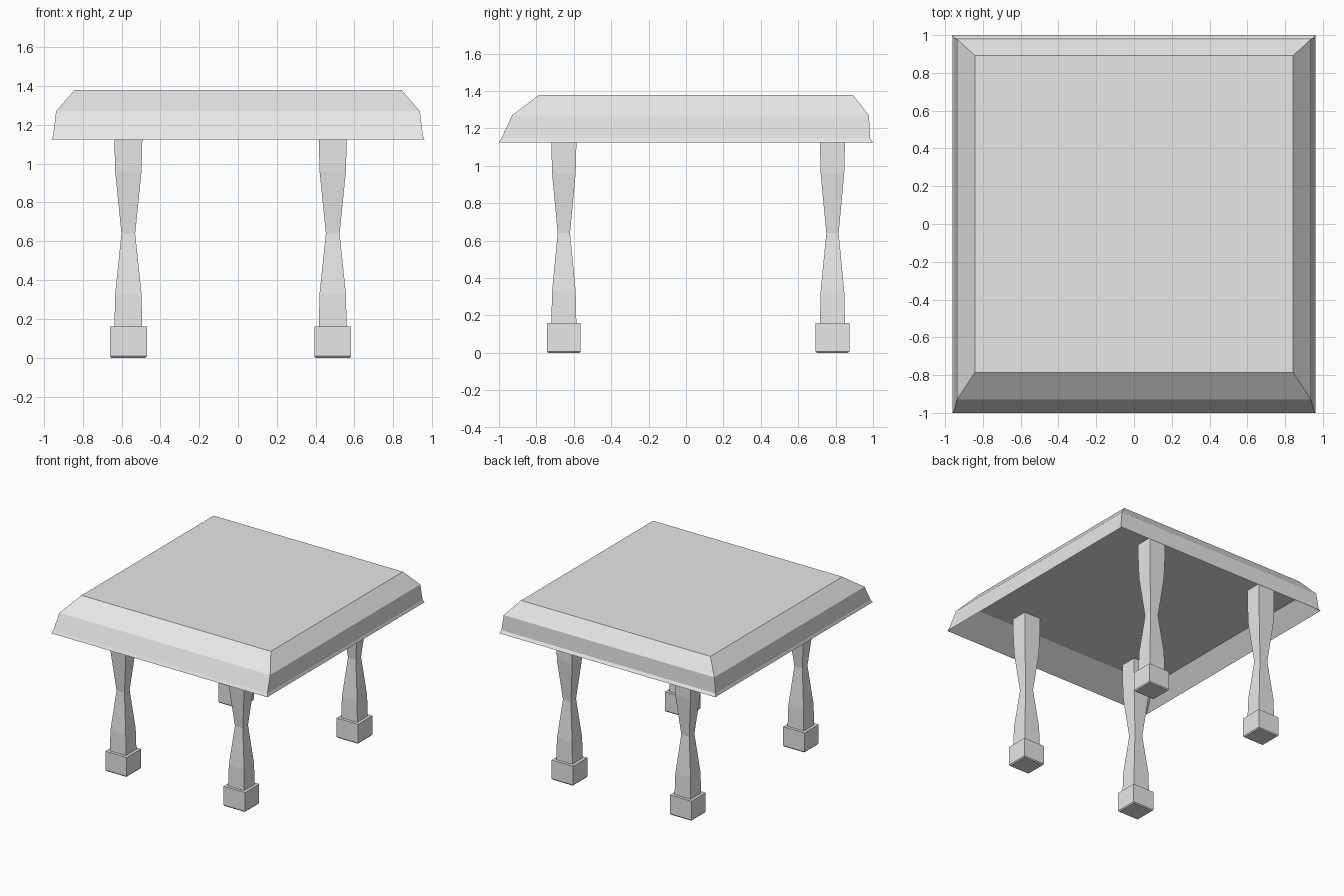
import bpy
import bmesh

cube = bpy.data.objects.get("Cube")
if cube:
    bpy.data.objects.remove(cube, do_unlink=True)

grey = bpy.data.materials.new("light_grey")
grey.use_nodes = True
colour = (0.8, 0.8, 0.8, 1)
grey.diffuse_color = colour
grey.node_tree.nodes["Principled BSDF"].inputs["Base Color"].default_value = colour


def loft(name, rings):
    """Join rectangular rings (half width, front y, back y, z) and cap both ends."""
    bm = bmesh.new()
    loops = []
    for hx, front, back, z in rings:
        corners = ((-hx, front), (hx, front), (hx, back), (-hx, back))
        loops.append([bm.verts.new((x, y, z)) for x, y in corners])
    for low, high in zip(loops, loops[1:]):
        for i in range(4):
            j = (i + 1) % 4
            bm.faces.new((low[i], low[j], high[j], high[i]))
    bm.faces.new(loops[0][::-1])
    bm.faces.new(loops[-1])
    bmesh.ops.recalc_face_normals(bm, faces=bm.faces)
    mesh = bpy.data.meshes.new(name)
    bm.to_mesh(mesh)
    bm.free()
    mesh.materials.append(grey)
    obj = bpy.data.objects.new(name, mesh)
    bpy.context.collection.objects.link(obj)
    return obj


# Table top: recessed underside, flared rim, sloping sides and bevelled top
UNDERSIDE = 1.25
loft("table_top", [
    (0.85, -0.79, 0.89, UNDERSIDE),
    (0.96, -1.0, 1.0, 1.125),
    (0.952, -0.987, 0.985, 1.147),
    (0.937, -0.93, 0.978, 1.27),
    (0.842, -0.785, 0.892, 1.38),
])

# Legs: square posts pinched at the waist, each standing on a block foot
POST = [(1, 0.15), (0.94, 0.33), (0.49, 0.64), (0.94, 0.96), (1, 1.12), (1, UNDERSIDE)]
FOOT = [(0.93, 0), (1, 0.008), (1, 0.16)]


def post(name, profile, hx, hy, x, y):
    obj = loft(name, [(hx * s, -hy * s, hy * s, z) for s, z in profile])
    obj.location = (x, y, 0)


for side, x in (("right", -0.565), ("left", 0.488)):
    for end, y in (("front", -0.653), ("back", 0.783)):
        post(f"{end}_{side}_leg", POST, 0.072, 0.067, x, y)
        post(f"{end}_{side}_foot", FOOT, 0.095, 0.09, x, y)
